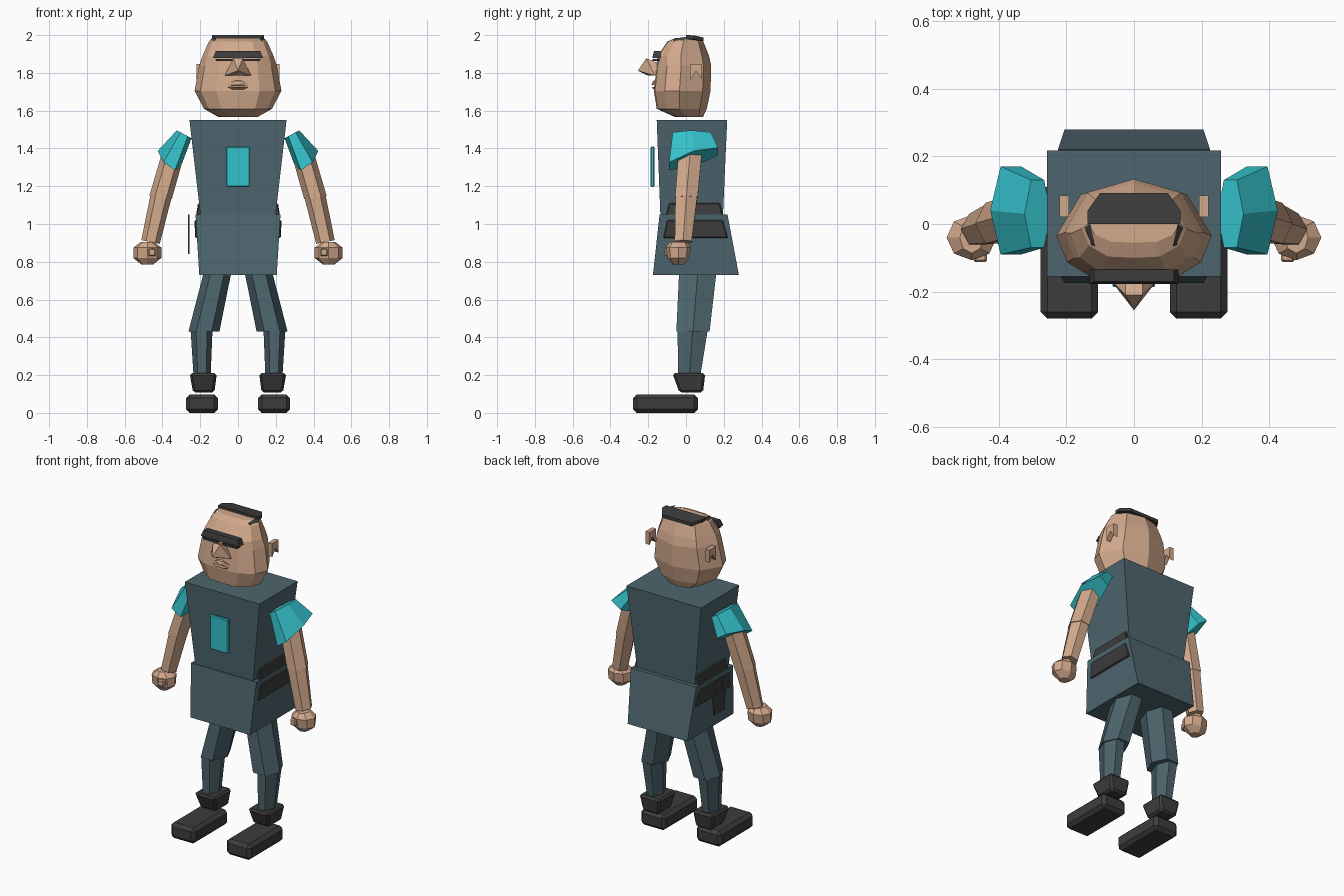
import bpy, bmesh, math
from mathutils import Vector

if "Cube" in bpy.data.objects:
    bpy.data.objects.remove(bpy.data.objects["Cube"])


def material(name, rgb):
    m = bpy.data.materials.new(name)
    m.diffuse_color = (*rgb, 1)
    m.use_nodes = True
    m.node_tree.nodes["Principled BSDF"].inputs["Base Color"].default_value = m.diffuse_color
    return m


SKIN = material("skin", (0.65, 0.40, 0.265))
TEAL = material("teal_cloth", (0.035, 0.54, 0.60))
SLATE = material("slate_cloth", (0.075, 0.13, 0.155))
DARK = material("dark_leather", (0.046, 0.046, 0.046))


def finish(name, bm, mat):
    bmesh.ops.recalc_face_normals(bm, faces=bm.faces)
    me = bpy.data.meshes.new(name)
    bm.to_mesh(me)
    bm.free()
    me.materials.append(mat)
    ob = bpy.data.objects.new(name, me)
    bpy.context.collection.objects.link(ob)
    return ob


def loft(name, rings, mat, s=1, bevel=0):
    """Skin a stack of point rings, with capped ends; s=-1 mirrors in x."""
    bm = bmesh.new()
    vs = [[bm.verts.new((s * p[0], p[1], p[2])) for p in r] for r in rings]
    n = len(vs[0])
    for a, b in zip(vs, vs[1:]):
        for i in range(n):
            bm.faces.new((a[i], a[(i + 1) % n], b[(i + 1) % n], b[i]))
    bm.faces.new(vs[0])
    bm.faces.new(vs[-1])
    if bevel:
        bmesh.ops.bevel(bm, geom=bm.edges[:], offset=bevel, segments=1, affect='EDGES')
    return finish(name, bm, mat)


def hull(name, pts, mat, s=1):
    bm = bmesh.new()
    for p in pts:
        bm.verts.new((s * p[0], p[1], p[2]))
    bmesh.ops.convex_hull(bm, input=bm.verts[:])
    return finish(name, bm, mat)


def rect(z, x0, x1, y0, y1):
    return [(x0, y0, z), (x1, y0, z), (x1, y1, z), (x0, y1, z)]


def ring(c, hu, hv, tilt=0, n=6, slant=0):
    """Limb cross-section: hu across, hv in depth, tilted about y."""
    out = []
    for i in range(n):
        a = 2 * math.pi * i / n
        u, v = hu * math.cos(a), hv / 0.866 * math.sin(a)
        out.append(Vector(c) + Vector((u * math.cos(tilt), v, u * math.sin(tilt) + slant * v)))
    return out


# Torso and coat skirt
loft("torso", [rect(1.03, -.197, .197, -.135, .195), rect(1.55, -.257, .257, -.155, .218)], SLATE)
loft("coat_skirt", [rect(.73, -.205, .205, -.175, .28), rect(1.05, -.225, .225, -.14, .22)], SLATE)

# Chest badge
loft("chest_badge", [rect(1.197, -.064, .062, -.187, -.166),
                     rect(1.41, -.064, .062, -.187, -.166)], TEAL, bevel=.005)

# Head: rings of height, half width, front and back
HALF = [(0, -1), (.5, -.96), (.86, -.62), (1, -.1), (.68, .72)]
OUTLINE = HALF + [(0, 1)] + [(-x, y) for x, y in HALF[:0:-1]]


def head_ring(z, a, yf, yb):
    m, h = (yf + yb) / 2, (yb - yf) / 2
    return [(a * x, m + h * y, z) for x, y in OUTLINE]


loft("head", [head_ring(*r) for r in (
    (1.567, .105, -.06, .09), (1.61, .18, -.155, .11), (1.705, .23, -.17, .13),
    (1.84, .205, -.155, .133), (1.89, .188, -.15, .122), (1.965, .155, -.10, .092),
    (1.985, .135, -.055, .07))], SKIN)

# Hair cap, with small tufts at the temples
CAP = [(-.137, 0), (.137, 0), (.137, .04), (.1, .092), (-.1, .092), (-.137, .04)]
loft("hair_cap", [[(x, y, 1.988 - .22 * max(0, y - .035) - t) for x, y in CAP]
                  for t in (.008, -.012)], DARK)

# Brow, nose and lips
hull("brow", [(x * sx, y, z) for sx in (1, -1) for x, y, z in
              ((.118, -.17, 1.915), (.132, -.178, 1.88), (.118, -.135, 1.915), (.132, -.135, 1.88))], DARK)
hull("nose", [(0, -.255, 1.812), (.025, -.21, 1.878), (-.025, -.21, 1.878),
              (.07, -.165, 1.785), (-.07, -.165, 1.785), (.025, -.145, 1.85),
              (-.025, -.145, 1.85), (0, -.2, 1.785)], SKIN)
hull("upper_lip", [(-.078, -.155, 1.733), (.078, -.155, 1.733), (0, -.183, 1.736),
                   (0, -.16, 1.762), (-.025, -.175, 1.757), (.025, -.175, 1.757)], SKIN)
hull("lower_lip", [(-.07, -.155, 1.727), (.07, -.155, 1.727), (-.03, -.183, 1.722),
                   (.03, -.183, 1.722), (-.03, -.16, 1.707), (.03, -.16, 1.707)], SKIN)

EAR = [(.02, 1.848), (.085, 1.848), (.082, 1.77), (.055, 1.81), (.022, 1.765)]

for side, s in (("right", 1), ("left", -1)):
    # Eye slit, temple tuft and ear
    loft(side + "_eye", [rect(1.862, .02, .115, -.178, -.14), rect(1.874, .015, .12, -.178, -.14)], DARK, s)
    hull(side + "_temple_tuft", [(.137, -.06, 1.955), (.115, -.065, 1.982), (.13, 0, 1.99),
                                 (.145, -.01, 1.975)], DARK, s)
    loft(side + "_ear", [[(x, y, z) for y, z in EAR] for x in (.192, .22)], SKIN, s)

    # Sleeve, upper arm, forearm
    loft(side + "_sleeve", [ring((.285, .03, 1.475), .044, .10, .5),
                            ring((.364, .04, 1.345), .074, .13, .6, slant=.3)], TEAL, s)
    loft(side + "_upper_arm", [ring((.335, .025, 1.40), .058, .062, .25),
                               ring((.41, .002, 1.14), .06, .06, .15)], SKIN, s)
    loft(side + "_forearm", [ring((.408, .002, 1.145), .056, .058, .2),
                             ring((.463, -.015, .905), .05, .045, .2)], SKIN, s)

    # Fist and thumb
    loft(side + "_hand", [ring((.48, -.04, z), a, b, 0, 8) for z, a, b in (
        (.785, .03, .025), (.82, .074, .05), (.875, .074, .058), (.905, .035, .04))], SKIN, s)
    loft(side + "_thumb", [rect(.83, .435, .475, -.113, -.06),
                           rect(.87, .435, .475, -.113, -.06)], SKIN, s, bevel=.006)

    # Legs
    loft(side + "_thigh", [ring((.10, .065, .78), .072, .10), ring((.18, .037, .432), .082, .088)], SLATE, s)
    loft(side + "_shin", [ring((.193, .035, .44), .058, .08), ring((.19, .017, .19), .045, .058)], SLATE, s)

    # Boot cuff and shoe
    loft(side + "_boot_cuff", [rect(.108, .125, .238, -.035, .09),
                               rect(.21, .112, .256, -.072, .102)], DARK, s, bevel=.012)
    loft(side + "_shoe", [rect(0, .106, .276, -.28, .063),
                          rect(.098, .106, .276, -.28, .063)], DARK, s, bevel=.02)

    # Belt pouches on the hips
    loft(side + "_upper_pouch", [rect(1.045, .18, .222, -.105, .195),
                                 rect(1.11, .18, .212, -.09, .18)], DARK, s, bevel=.005)
    loft(side + "_lower_pouch", [rect(.925, .19, .226, -.12, .222),
                                 rect(1.02, .19, .231, -.10, .195)], DARK, s, bevel=.005)

# Tool hanging beside the left hip
loft("hip_tool", [rect(z, -.265, -.257, .05 - w, .05 + w) for z, w in (
    (.84, .05), (.95, .06), (.96, .035), (1.05, .035))], DARK)
